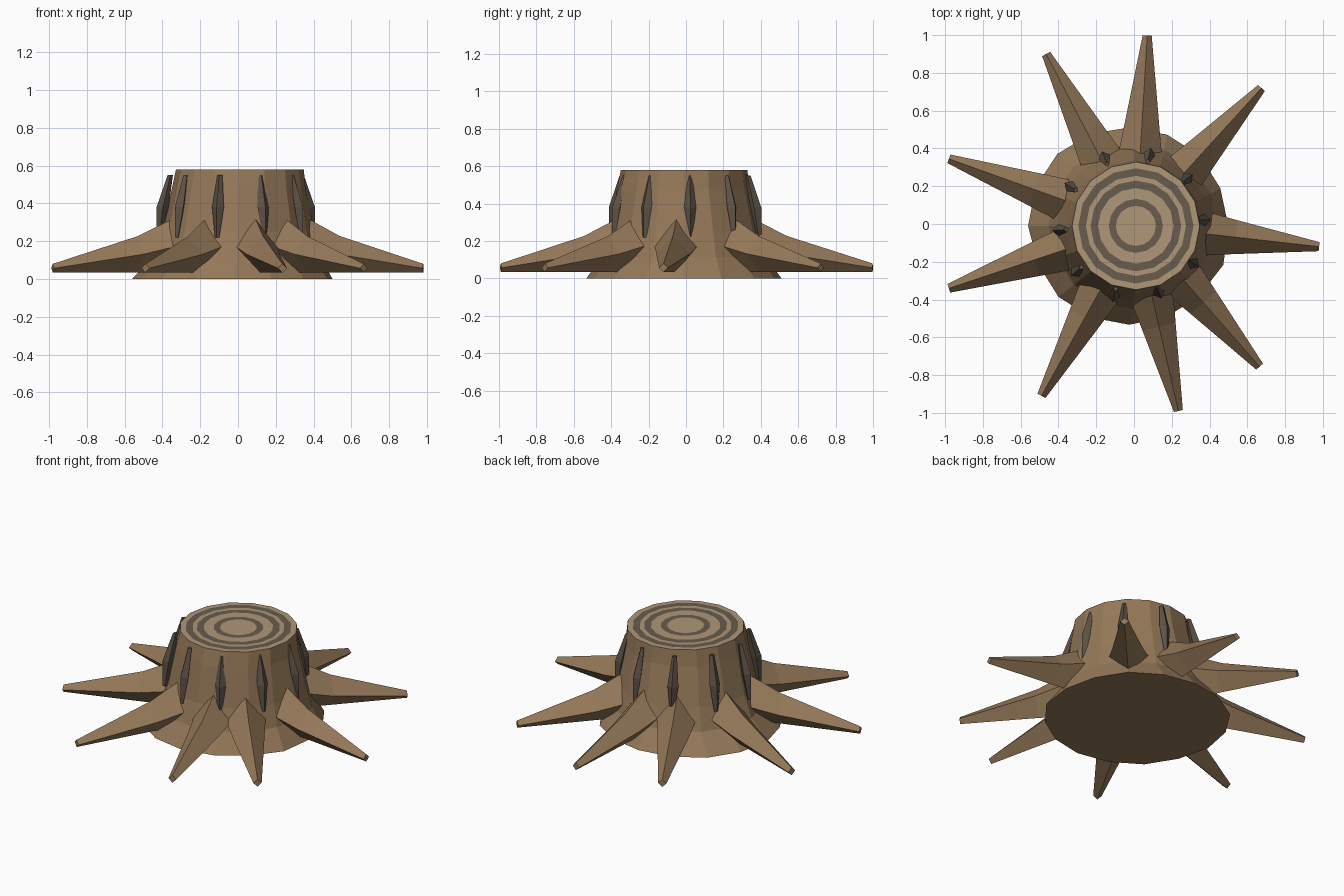
import bpy, bmesh, random
from math import sin, cos, pi, radians, atan2, hypot

if "Cube" in bpy.data.objects:
    bpy.data.objects.remove(bpy.data.objects["Cube"])

random.seed(4)
CX, CY = 0.01, -0.01   # centre of the cut face
SIDES = 16


def material(name, rgb):
    m = bpy.data.materials.new(name)
    m.diffuse_color = (*rgb, 1)
    m.use_nodes = True
    m.node_tree.nodes["Principled BSDF"].inputs["Base Color"].default_value = m.diffuse_color
    return m


BARK = material("bark", (0.30, 0.19, 0.10))
CRACK = material("dark_bark", (0.11, 0.085, 0.06))
LIGHT = material("light_wood", (0.43, 0.31, 0.185))
DARK = material("dark_wood", (0.138, 0.107, 0.076))


def loft(name, rings, mats, bottom=True, top=True, pick=lambda i: 0):
    """Skin a list of equal-sized point rings, capping the ends."""
    bm = bmesh.new()
    loops = [[bm.verts.new(p) for p in ring] for ring in rings]
    n = len(loops[0])
    for i, (a, b) in enumerate(zip(loops, loops[1:])):
        for k in range(n):
            f = bm.faces.new((a[k], a[(k + 1) % n], b[(k + 1) % n], b[k]))
            f.material_index = pick(i)
    if bottom:
        bm.faces.new(loops[0][::-1])
    if top:
        bm.faces.new(loops[-1])
    if bottom and top:
        bmesh.ops.recalc_face_normals(bm, faces=bm.faces)
    me = bpy.data.meshes.new(name)
    bm.to_mesh(me)
    bm.free()
    for m in mats:
        me.materials.append(m)
    ob = bpy.data.objects.new(name, me)
    bpy.context.collection.objects.link(ob)
    return ob


def circle(cx, cy, r, z, jitter=0.0):
    pts = []
    for k in range(SIDES):
        a = 2 * pi * k / SIDES
        q = r * (1 + random.uniform(-jitter, jitter))
        pts.append((cx + q * cos(a), cy + q * sin(a), z))
    return pts


def diamond(a, r, z, half_w, half_h):
    """Four-point section standing across the radial direction a."""
    x, y = CX + r * cos(a), CY + r * sin(a)
    sx, sy = -sin(a) * half_w, cos(a) * half_w
    return [(x + sx, y + sy, z), (x, y, z + half_h),
            (x - sx, y - sy, z), (x, y, z - half_h)]


# flared trunk, slightly uneven towards the ground
loft("trunk", [
    circle(-0.025, -0.01, 0.53, 0, 0.02),
    circle(-0.005, -0.01, 0.44, 0.115, 0.02),
    circle(0.0, -0.01, 0.40, 0.25, 0.015),
    circle(0.005, -0.015, 0.355, 0.48, 0.01),
    circle(CX, CY, 0.338, 0.58),
], [BARK], top=False)

# cut face with alternating growth rings
radii = [0.338, 0.305, 0.265, 0.24, 0.20, 0.143, 0.106]
loft("growth_rings", [circle(CX, CY, r, 0.58) for r in radii],
     [LIGHT, DARK], bottom=False, pick=lambda i: i % 2)

# tapering roots: inner, middle and tip sections
tips = [(0.98, -0.12), (0.675, 0.72), (0.07, 0.998), (-0.465, 0.90),
        (-0.98, 0.345), (-0.98, -0.34), (-0.49, -0.91), (0.235, -0.99),
        (0.665, -0.755)]
for i, (tx, ty) in enumerate(tips):
    a = atan2(ty - CY, tx - CX)
    length = hypot(tx - CX, ty - CY)
    loft(f"root_{i + 1}", [
        diamond(a, 0.28, 0.20, 0.13, 0.165),
        diamond(a, 0.545 * length, 0.131, 0.09, 0.096),
        diamond(a, length, 0.057, 0.024, 0.023),
    ], [BARK])

# dark bark ridges up the sides
for i in range(10):
    a = radians(4 + 36 * i)
    ca, sa = cos(a), sin(a)
    rings = []
    for r, z, s in ((0.347, 0.55, 0.014), (0.388, 0.38, 0.032), (0.408, 0.22, 0.012)):
        x, y = -0.012 + r * ca, -0.005 + r * sa
        rings.append([(x + s * (u * ca - v * sa), y + s * (u * sa + v * ca), z)
                      for u, v in ((1, 0), (0, 1), (-1, 0), (0, -1))])
    loft(f"bark_ridge_{i + 1}", rings, [CRACK])
